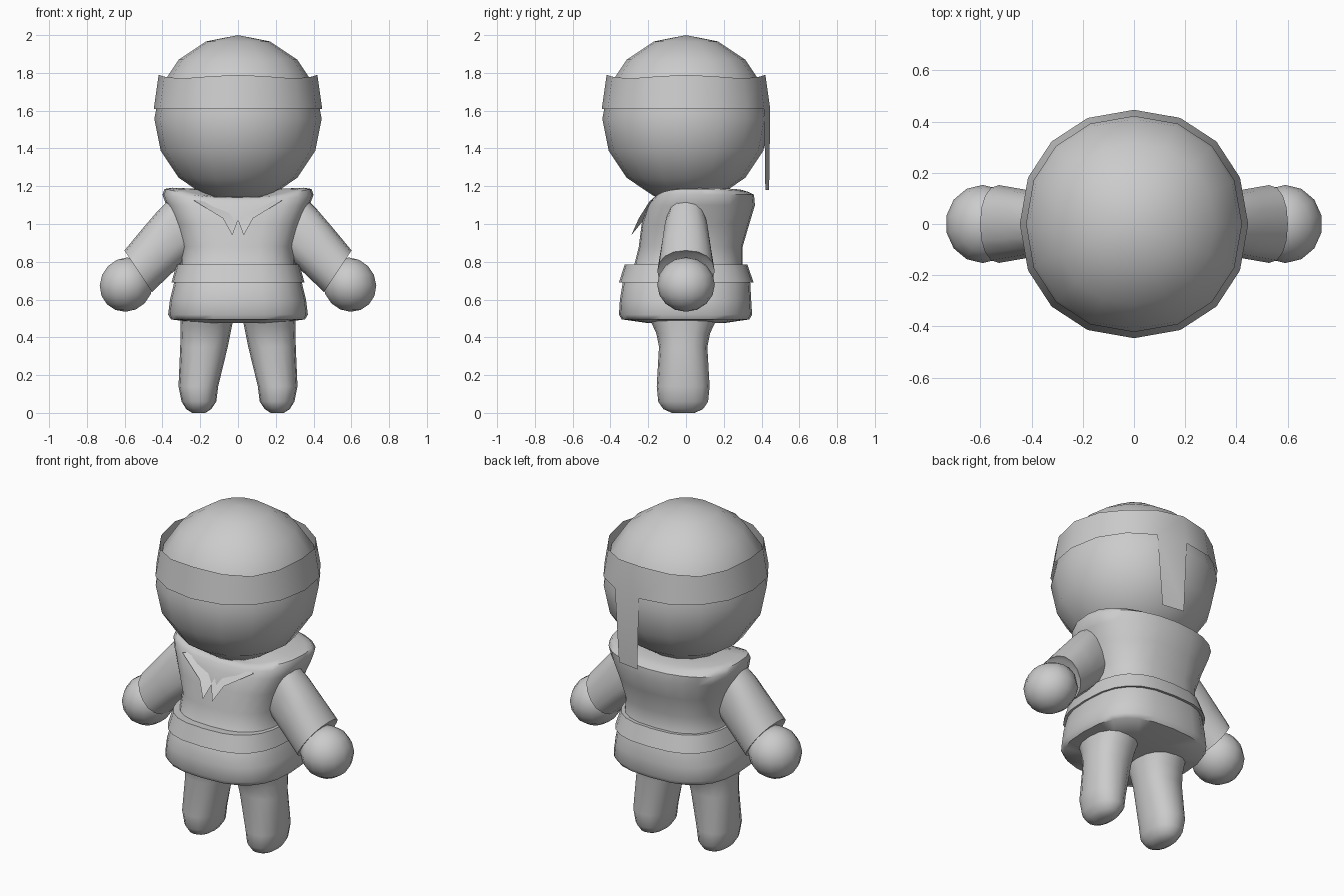
import bpy, bmesh, math
from math import sin, cos, pi
from mathutils import Vector

cube = bpy.data.objects.get("Cube")
if cube:
    bpy.data.objects.remove(cube)

grey = bpy.data.materials.new("plain_grey")
grey.use_nodes = True
GREY = (0.6, 0.6, 0.6, 1)
grey.diffuse_color = GREY
grey.node_tree.nodes["Principled BSDF"].inputs["Base Color"].default_value = GREY


def finish(name, bm, mirror=False, angle=50):
    """Turn a bmesh into a shaded object, optionally mirrored across x."""
    bmesh.ops.recalc_face_normals(bm, faces=bm.faces)
    me = bpy.data.meshes.new(name)
    bm.to_mesh(me)
    bm.free()
    me.materials.append(grey)
    me.shade_smooth()
    me.set_sharp_from_angle(angle=math.radians(angle))
    ob = bpy.data.objects.new(name, me)
    bpy.context.collection.objects.link(ob)
    if mirror:
        ob.modifiers.new("Mirror", 'MIRROR').use_mirror_merge = False


def oval(centre, u, v, n=16, power=2.0, front_power=None, drop=0.0, back_drop=0.0):
    """Superellipse ring spanned by u and v; the drops lower its front and back."""
    pts = []
    for i in range(n):
        a = 2 * pi * i / n
        c, s = cos(a), sin(a)
        e = 2 / (front_power if front_power and s < 0 else power)
        p = Vector(centre)
        p += Vector(u) * math.copysign(abs(c) ** e, c)
        p += Vector(v) * math.copysign(abs(s) ** e, s)
        p.z -= drop * max(0, -s) ** 3 + back_drop * max(0, s) ** 2
        pts.append(p)
    return pts


def loft(bm, rings, caps=True):
    """Bridge a list of point rings with quads."""
    vs = [[bm.verts.new(p) for p in r] for r in rings]
    n = len(vs[0])
    for a, b in zip(vs, vs[1:]):
        for i in range(n):
            j = (i + 1) % n
            bm.faces.new((a[i], a[j], b[j], b[i]))
    if caps:
        bm.faces.new(vs[0])
        bm.faces.new(vs[-1])
    return vs


def flat_ring(z, hx, front, back, power=2.7, **shape):
    return oval((0, (front + back) / 2, z), (hx, 0, 0),
                (0, (back - front) / 2, 0), 24, power, **shape)


# Head, slightly fuller on the diagonals
bm = bmesh.new()
bmesh.ops.create_uvsphere(bm, u_segments=16, v_segments=8, radius=0.443)
for v in bm.verts:
    full = 1 + 0.025 * sin(2 * math.atan2(v.co.y, v.co.x)) ** 2
    v.co = Vector((v.co.x * full, v.co.y * full, 1.557 + v.co.z))
finish("head", bm)

# Headband with a tail hanging from one of its back faces
bm = bmesh.new()
top = oval((0, 0, 1.78), (0.42, 0, 0), (0, 0.42, 0), power=2.13)
for i, p in enumerate(top):
    p.z += 0.01 * cos(i * pi / 2)
low = oval((0, 0, 1.61), (0.446, 0, 0), (0, 0.446, 0), power=2.13)
rings = loft(bm, [low, top], caps=False)
a, b = rings[0][3], rings[0][4]
tip_a = bm.verts.new((0.15, 0.42, 1.18))
tip_b = bm.verts.new((0.015, 0.44, 1.18))
bm.faces.new((a, b, tip_b, tip_a))
finish("headband", bm)

# Tunic: hem, waist, then a wide shoulder flare with a dipped neckline
bm = bmesh.new()
loft(bm, [
    flat_ring(0.475, 0.2, -0.2, 0.2),
    flat_ring(0.495, 0.355, -0.34, 0.335),
    flat_ring(0.52, 0.37, -0.355, 0.35),
    flat_ring(0.6, 0.36, -0.35, 0.345),
    flat_ring(0.69, 0.338, -0.335, 0.34),
    flat_ring(0.78, 0.305, -0.275, 0.3),
    flat_ring(0.88, 0.3, -0.25, 0.3),
    flat_ring(1.0, 0.34, -0.235, 0.335, 2.4, front_power=2.9),
    flat_ring(1.1, 0.38, -0.205, 0.365, 2.2, front_power=3.2, drop=0.01),
    flat_ring(1.155, 0.4, -0.185, 0.36, 2.2, front_power=3.2, drop=0.03),
    flat_ring(1.185, 0.39, -0.17, 0.33, 2.2, front_power=3.2, drop=0.045, back_drop=0.015),
    flat_ring(1.192, 0.35, -0.145, 0.29, 2.2, front_power=3, drop=0.05, back_drop=0.01),
    flat_ring(1.185, 0.18, -0.09, 0.18, 2.2, drop=0.05),
])
finish("tunic", bm)

# Belt
bm = bmesh.new()
loft(bm, [
    flat_ring(0.695, 0.33, -0.325, 0.33),
    flat_ring(0.69, 0.352, -0.355, 0.358),
    flat_ring(0.785, 0.326, -0.325, 0.325),
    flat_ring(0.782, 0.3, -0.27, 0.295),
], caps=False)
finish("belt", bm)

# Collar flaps, tucked into the tunic along their upper edge
bm = bmesh.new()
outline = [(0, -0.16, 1.1), (0.18, -0.14, 1.13), (0.235, -0.19, 1.125),
           (0.08, -0.25, 1.03), (0.03, -0.29, 0.94), (0, -0.25, 1.02)]
verts = [bm.verts.new(p) for p in outline]
for q in ((0, 1, 2, 3), (0, 3, 4, 5)):
    bm.faces.new([verts[i] for i in q])
finish("collar", bm, mirror=True)

# Sleeves: flared tubes with a recessed cuff opening
bm = bmesh.new()
loft(bm, [
    oval((0.28, 0, 1.0), (0.09, 0, 0.125), (0, 0.1, 0), power=2.6),
    oval((0.335, 0, 0.955), (0.085, 0, 0.12), (0, 0.118, 0), power=2.5),
    oval((0.43, 0, 0.855), (0.08, 0, 0.115), (0, 0.135, 0), power=2.3),
    oval((0.528, 0, 0.75), (0.073, 0, 0.11), (0, 0.152, 0), power=2.2),
    oval((0.52, 0, 0.757), (0.06, 0, 0.092), (0, 0.125, 0), power=2.2),
])
finish("sleeve", bm, mirror=True)

# Hands, slightly stretched along the arm
bm = bmesh.new()
bmesh.ops.create_uvsphere(bm, u_segments=14, v_segments=8, radius=0.14)
stretch = Vector((0.75, 0, -0.66))
for v in bm.verts:
    p = v.co + stretch * v.co.dot(stretch) * 0.06
    p.y *= 1.09
    v.co = p + Vector((0.591, 0, 0.679))
finish("hand", bm, mirror=True)

# Legs, each row: height, centre x, half width, half depth
bm = bmesh.new()
leg = [(0.5, 0.165, 0.14, 0.18), (0.46, 0.168, 0.136, 0.16),
       (0.42, 0.172, 0.132, 0.142), (0.35, 0.18, 0.126, 0.128),
       (0.14, 0.21, 0.105, 0.14), (0.06, 0.207, 0.092, 0.132),
       (0.02, 0.208, 0.066, 0.105), (0.0, 0.208, 0.035, 0.06)]
loft(bm, [oval((x, -0.015, z), (hx, 0, 0), (0, hy, 0), power=2.3)
          for z, x, hx, hy in leg])
finish("leg", bm, mirror=True)
